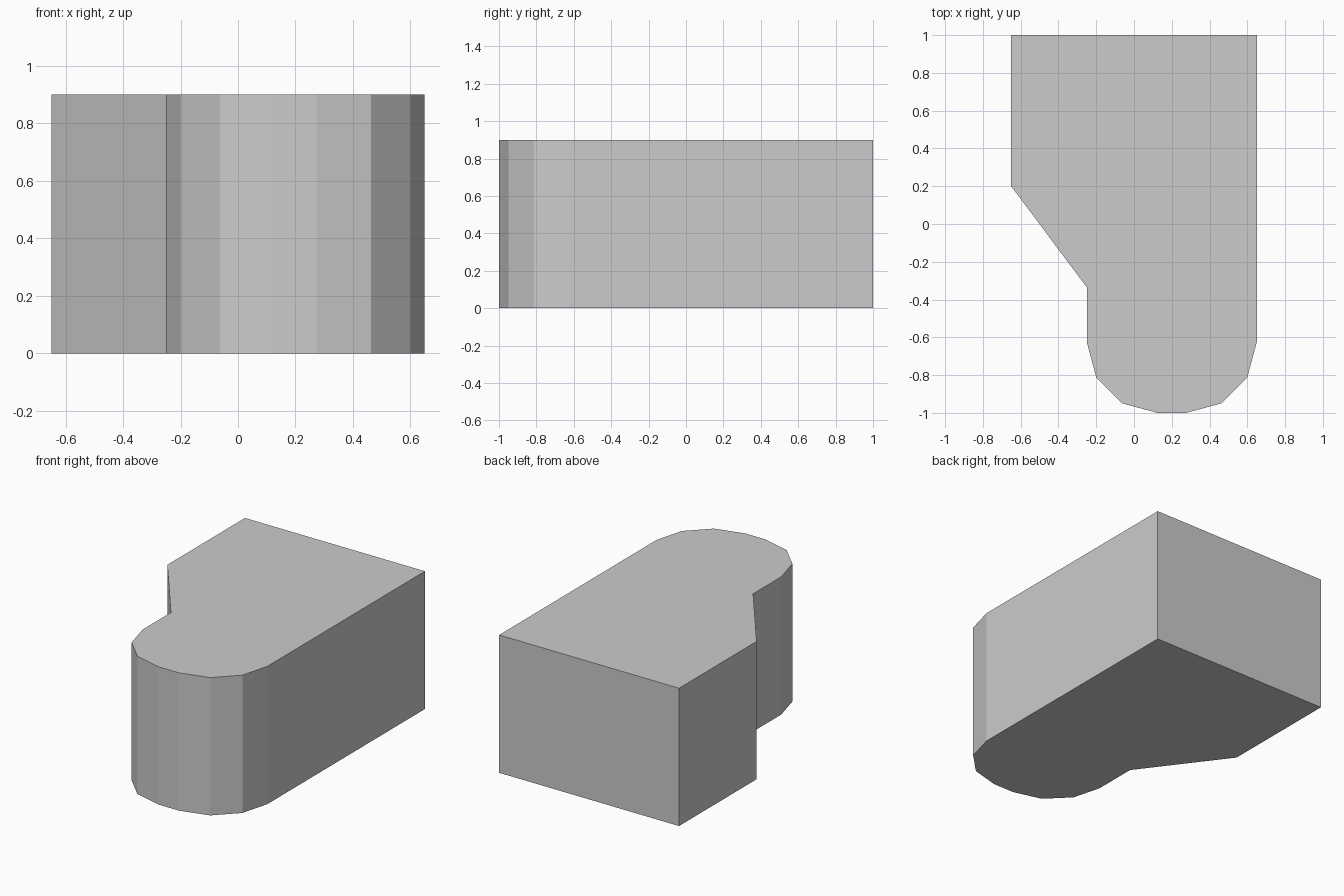
import bpy, bmesh
from math import sin, cos, radians

if "Cube" in bpy.data.objects:
    bpy.data.objects.remove(bpy.data.objects["Cube"])

HEIGHT = 0.9
RADIUS = 0.375


def corner(cx, cy, start, steps=3):
    """Quarter-circle of profile points, running clockwise from start degrees."""
    return [(cx + RADIUS * cos(radians(start - 90 * i / steps)),
             cy + RADIUS * sin(radians(start - 90 * i / steps)))
            for i in range(steps + 1)]


# Plan outline: wide back, slanted left shoulder, rounded narrow front
outline = [(-0.65, 0.2), (-0.65, 1.0), (0.65, 1.0)]
outline += corner(0.275, -0.625, 0)
outline += corner(0.125, -0.625, -90)
outline += [(-0.25, -0.335)]

# Extrude the outline into a solid block
bm = bmesh.new()
base = bm.faces.new([bm.verts.new((x, y, 0)) for x, y in outline])
top = bmesh.ops.extrude_face_region(bm, geom=[base], use_keep_orig=True)
bmesh.ops.translate(bm, vec=(0, 0, HEIGHT),
                    verts=[g for g in top["geom"] if isinstance(g, bmesh.types.BMVert)])
bmesh.ops.recalc_face_normals(bm, faces=bm.faces)

mesh = bpy.data.meshes.new("counter_block")
bm.to_mesh(mesh)
bm.free()
bpy.context.collection.objects.link(bpy.data.objects.new("counter_block", mesh))
